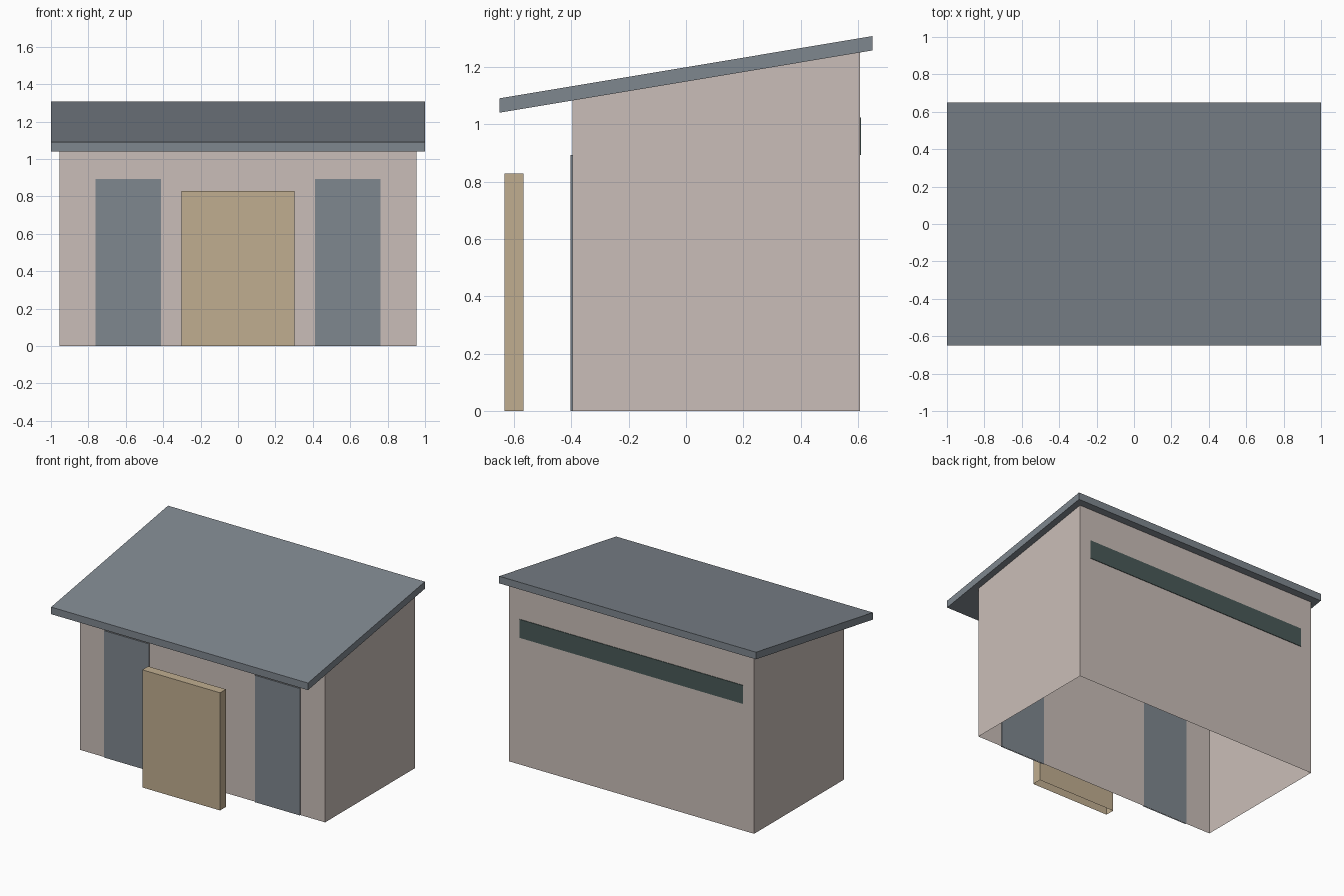
import bpy
import bmesh

cube = bpy.data.objects.get("Cube")
if cube:
    bpy.data.objects.remove(cube, do_unlink=True)


def material(name, rgb):
    """Flat material from 0-255 display values."""
    linear = [((c / 255 + 0.055) / 1.055) ** 2.4 for c in rgb] + [1.0]
    mat = bpy.data.materials.new(name)
    mat.use_nodes = True
    mat.diffuse_color = linear
    mat.node_tree.nodes["Principled BSDF"].inputs["Base Color"].default_value = linear
    return mat


def prism(name, profile, x0, x1, mat, open_bottom=False):
    """Extrude a (y, z) side profile from x0 to x1, optionally without its floor."""
    bm = bmesh.new()
    side = bm.faces.new([bm.verts.new((x0, y, z)) for y, z in profile])
    moved = bmesh.ops.extrude_face_region(bm, geom=[side], use_keep_orig=True)["geom"]
    for v in moved:
        if isinstance(v, bmesh.types.BMVert):
            v.co.x = x1
    bmesh.ops.recalc_face_normals(bm, faces=bm.faces[:])
    if open_bottom:
        floor = [f for f in bm.faces if all(abs(v.co.z) < 1e-5 for v in f.verts)]
        bmesh.ops.delete(bm, geom=floor, context="FACES_ONLY")
    mesh = bpy.data.meshes.new(name)
    bm.to_mesh(mesh)
    bm.free()
    mesh.materials.append(mat)
    obj = bpy.data.objects.new(name, mesh)
    bpy.context.collection.objects.link(obj)
    return obj


def rect(y0, y1, z0, z1):
    return [(y0, z0), (y1, z0), (y1, z1), (y0, z1)]


wall_mat = material("warm plaster", (202, 190, 184))
slate_mat = material("slate grey", (127, 135, 143))
timber_mat = material("pale timber", (192, 174, 144))
glass_mat = material("dark green glass", (73, 90, 88))

HALF_DEPTH, EAVE, RIDGE, ROOF_THICK = 0.65, 1.04, 1.257, 0.05
FRONT, BACK, HALF_WIDTH = -0.395, 0.606, 0.955


def roof_underside(y):
    return EAVE + (RIDGE - EAVE) * (y + HALF_DEPTH) / (2 * HALF_DEPTH)


# Walls: hollow shell with a sloping top and no floor
prism("walls", [(FRONT, 0), (BACK, 0), (BACK, roof_underside(BACK)),
                (FRONT, roof_underside(FRONT))],
      -HALF_WIDTH, HALF_WIDTH, wall_mat, open_bottom=True)

# Single-pitch roof slab
prism("roof", [(-HALF_DEPTH, EAVE), (HALF_DEPTH, RIDGE),
               (HALF_DEPTH, RIDGE + ROOF_THICK), (-HALF_DEPTH, EAVE + ROOF_THICK)],
      -1, 1, slate_mat)

# Pair of doors
for name, sign in (("left_door", 1), ("right_door", -1)):
    x0, x1 = sorted((sign * 0.413, sign * 0.763))
    prism(name, rect(FRONT - 0.007, FRONT + 0.001, 0, 0.893), x0, x1,
          slate_mat, open_bottom=True)

# Free-standing privacy screen
prism("privacy_screen", rect(-0.632, -0.567, 0, 0.828), -0.303, 0.303,
      timber_mat, open_bottom=True)

# Long clerestory window
prism("back_window", rect(BACK - 0.001, BACK + 0.004, 0.893, 1.023), -0.87, 0.87, glass_mat)
